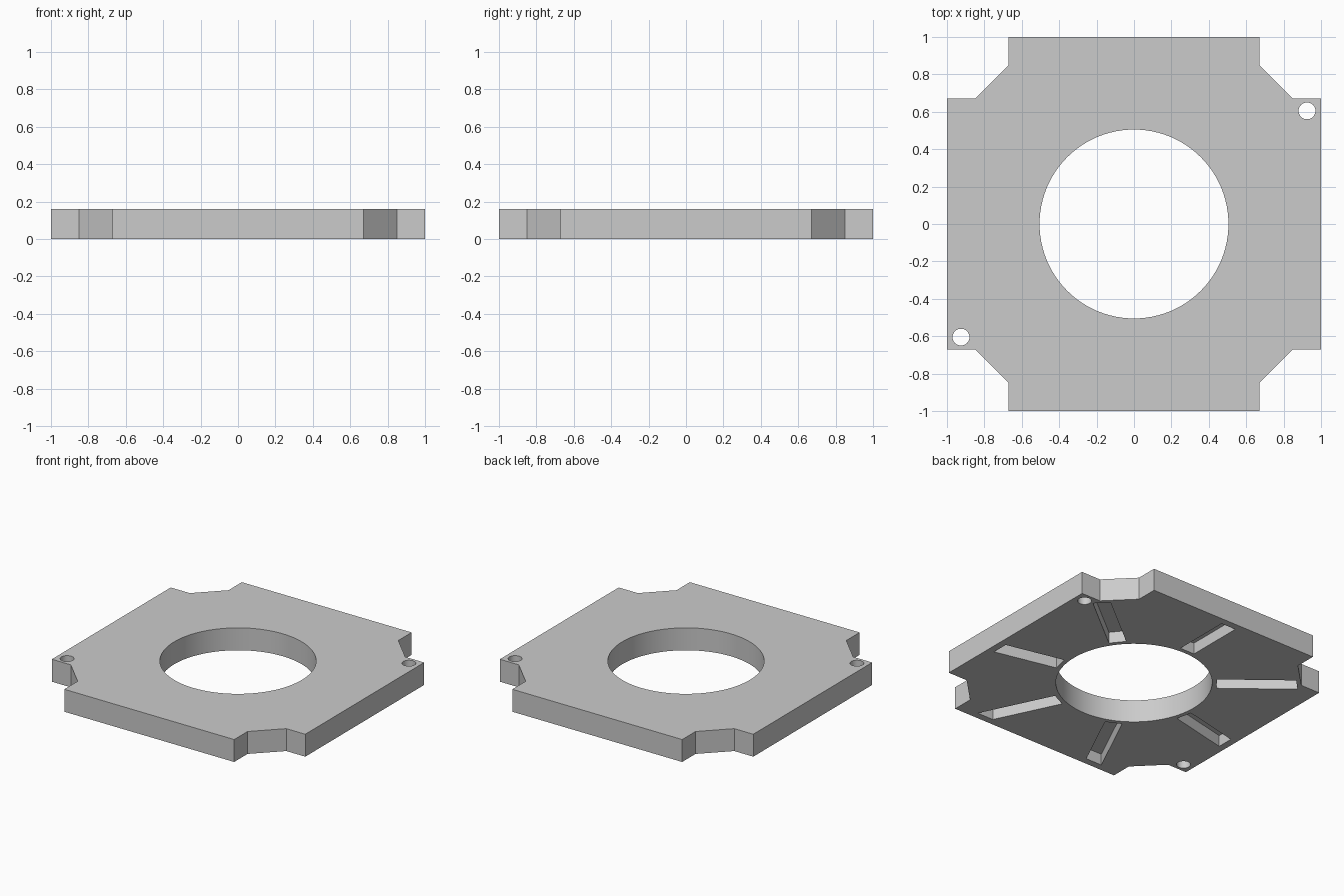
import bpy
import bmesh
from math import cos, sin, pi, radians
from mathutils import Matrix, Vector

THICK = 0.16      # plate thickness
DEPTH = 0.08      # pocket depth
BORE = 0.505      # central hole radius
HALF = 0.057      # pocket half width

cube = bpy.data.objects.get("Cube")
if cube:
    bpy.data.objects.remove(cube, do_unlink=True)

grey = bpy.data.materials.new("grey")
grey.use_nodes = True
grey.diffuse_color = (0.6, 0.6, 0.6, 1)
grey.node_tree.nodes["Principled BSDF"].inputs["Base Color"].default_value = (0.6, 0.6, 0.6, 1)


def add_prism(bm, points, z0, z1):
    """Extrude a flat outline from z0 up to z1."""
    face = bm.faces.new([bm.verts.new((x, y, z0)) for x, y in points])
    top = bmesh.ops.extrude_face_region(bm, geom=[face])["geom"]
    verts = [v for v in top if isinstance(v, bmesh.types.BMVert)]
    bmesh.ops.translate(bm, verts=verts, vec=(0, 0, z1 - z0))


def make_object(name, bm):
    bmesh.ops.recalc_face_normals(bm, faces=bm.faces)
    mesh = bpy.data.meshes.new(name)
    bm.to_mesh(mesh)
    bm.free()
    mesh.materials.append(grey)
    obj = bpy.data.objects.new(name, mesh)
    bpy.context.collection.objects.link(obj)
    return obj


def circle(x, y, r, sides):
    return [(x + r * cos(2 * pi * i / sides), y + r * sin(2 * pi * i / sides))
            for i in range(sides)]


def pocket_end(start, direction):
    """Run along a pocket side until it meets the border left round the plate."""
    reach = []
    for nx, ny, limit in [(1, 0, .95), (0, 1, .95), (1, 1, 1.48)]:
        for sx in (-1, 1):
            for sy in (-1, 1):
                n = Vector((nx * sx, ny * sy))
                if n.dot(direction) > 1e-6:
                    reach.append((limit - n.dot(start)) / n.dot(direction))
    return start + direction * min(reach)


# Plate outline: one notched corner turned four times
corner = [(1, .67), (.85, .67), (.67, .85), (.67, 1)]
outline = [Matrix.Rotation(k * pi / 2, 2) @ Vector(p) for k in range(4) for p in corner]
bm = bmesh.new()
add_prism(bm, outline, 0, THICK)
plate = make_object("notched_plate", bm)

# Cutter: central bore, two pin holes, seven radial pockets underneath
bm = bmesh.new()
add_prism(bm, circle(0, 0, BORE, 96), -.1, THICK + .1)
for s in (-1, 1):
    add_prism(bm, circle(s * .925, s * .605, .045, 32), -.1, THICK + .1)
for k in range(7):
    a = radians(90) + k * 2 * pi / 7
    along, across = Vector((cos(a), sin(a))), Vector((-sin(a), cos(a)))
    inner = [along * .535 + across * HALF * s for s in (-1, 1)]
    outer = [pocket_end(p, along) for p in inner]
    add_prism(bm, [inner[0], outer[0], outer[1], inner[1]], -.1, DEPTH)
cutter = make_object("hole_cutter", bm)
cutter.hide_render = True

# Cut the plate and drop the cutter
mod = plate.modifiers.new("holes", 'BOOLEAN')
mod.operation = 'DIFFERENCE'
mod.solver = 'EXACT'
mod.object = cutter
bpy.context.view_layer.objects.active = plate
plate.select_set(True)
bpy.ops.object.modifier_apply(modifier=mod.name)
bpy.data.objects.remove(cutter, do_unlink=True)
bpy.ops.object.shade_smooth_by_angle(angle=radians(30))
